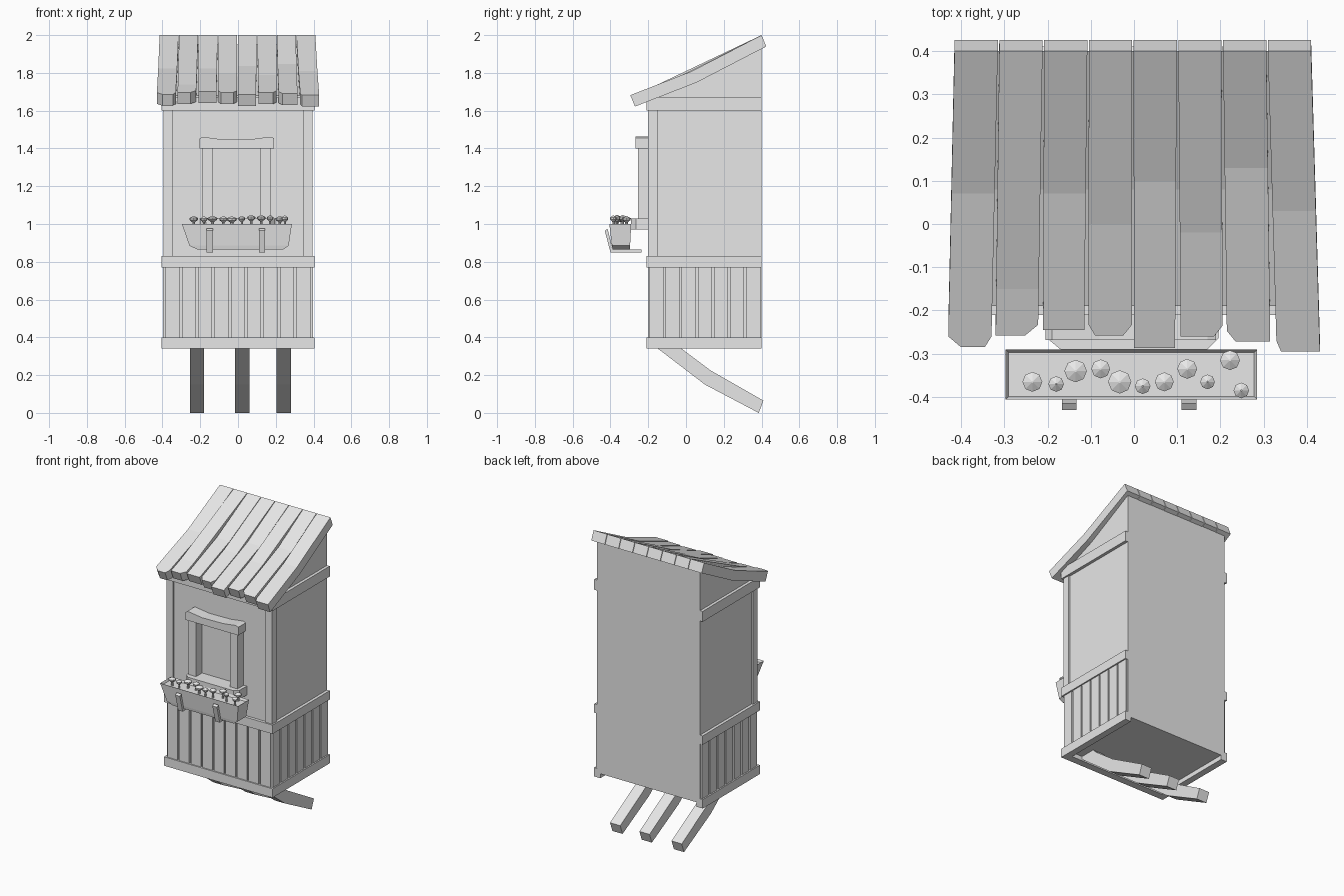
import bpy
import bmesh
import random
from math import cos, sin, tau

cube = bpy.data.objects.get("Cube")
if cube:
    bpy.data.objects.remove(cube, do_unlink=True)

grey = bpy.data.materials.new("plain_grey")
grey.use_nodes = True
colour = (0.8, 0.8, 0.8, 1)
grey.diffuse_color = colour
grey.node_tree.nodes["Principled BSDF"].inputs["Base Color"].default_value = colour


def loft(bm, rings):
    """Skin a row of equal point rings and close both ends."""
    rows = [[bm.verts.new(p) for p in ring] for ring in rings]
    n = len(rows[0])
    for a, b in zip(rows, rows[1:]):
        for i in range(n):
            j = (i + 1) % n
            bm.faces.new((a[i], a[j], b[j], b[i]))
    bm.faces.new(rows[0][::-1])
    return bm.faces.new(rows[-1])


def prism(bm, outline, axis, start, end):
    """Extrude a 2D outline along x, y or z."""
    place = {"x": lambda u, v, w: (w, u, v),
             "y": lambda u, v, w: (u, w, v),
             "z": lambda u, v, w: (u, v, w)}[axis]
    loft(bm, [[place(u, v, w) for u, v in outline] for w in (start, end)])


def block(bm, x0, x1, y0, y1, z0, z1):
    prism(bm, [(x0, y0), (x1, y0), (x1, y1), (x0, y1)], "z", z0, z1)


def finish(name, bm):
    bmesh.ops.recalc_face_normals(bm, faces=bm.faces)
    mesh = bpy.data.meshes.new(name)
    bm.to_mesh(mesh)
    bm.free()
    mesh.materials.append(grey)
    obj = bpy.data.objects.new(name, mesh)
    bpy.context.collection.objects.link(obj)


BACK = 0.4

# Cabin walls with a sloped top that ends inside the roof
bm = bmesh.new()
prism(bm, [(-0.19, 0.37), (BACK, 0.37), (BACK, 1.95), (0.08, 1.78), (-0.19, 1.68)],
      "x", -0.385, 0.385)
finish("cabin_walls", bm)

# Trim bands around the front and sides, open at the back
for name, z0, z1 in (("bottom_band", 0.34, 0.4), ("middle_band", 0.77, 0.83),
                     ("top_band", 1.6, 1.67)):
    bm = bmesh.new()
    prism(bm, [(-0.405, BACK), (-0.405, -0.21), (0.405, -0.21), (0.405, BACK),
               (0.36, BACK), (0.36, -0.16), (-0.36, -0.16), (-0.36, BACK)], "z", z0, z1)
    finish(name, bm)

# Corner posts at the front
for name, side in (("right_corner_post", -1), ("left_corner_post", 1)):
    bm = bmesh.new()
    x0, x1 = sorted((side * 0.345, side * 0.395))
    block(bm, x0, x1, -0.2, -0.15, 0.83, 1.6)
    finish(name, bm)

# Vertical boards on the lower part
bm = bmesh.new()
pitch, gap = 0.0865, 0.006
for i in range(9):
    x = -0.39 + i * pitch
    block(bm, x + gap, x + pitch - gap, -0.202, -0.18, 0.4, 0.77)
finish("front_boards", bm)
bm = bmesh.new()
for i in range(7):
    y = -0.2 + i * 0.0857
    for side in (-1, 1):
        x0, x1 = sorted((side * 0.37, side * 0.396))
        block(bm, x0, x1, y + gap, y + 0.0857 - gap, 0.4, 0.77)
finish("side_boards", bm)

# Roof planks: front left and right x, front y, bend y, corner cuts
planks = [(-0.43, -0.33, -0.285, 0.07, 0.03, 0.015),
          (-0.32, -0.222, -0.258, -0.15, 0, 0.03),
          (-0.21, -0.115, -0.245, 0.07, 0, 0),
          (-0.105, -0.005, -0.258, 0, 0.015, 0.02),
          (0, 0.095, -0.287, 0.1, 0, 0),
          (0.108, 0.205, -0.26, -0.02, 0, 0.02),
          (0.215, 0.315, -0.272, 0.13, 0.02, 0),
          (0.33, 0.43, -0.295, 0.03, 0.01, 0)]
for i, (left, right, front, bend, cut_l, cut_r) in enumerate(planks):
    back_l = -0.415 + i * 0.1035
    back_r = back_l + 0.1
    shoulder = front + 0.025
    rings = []
    for y in (front, shoulder, bend, BACK):
        t = (y - front) / (BACK - front)
        xl = left + (back_l - left) * t
        xr = right + (back_r - right) * t
        z = 2.0 if y == BACK else 1.68 + 0.39 * (y + 0.3)
        if y == front:
            xl, xr = xl + cut_l, xr - cut_r
        rings.append([(xl, y, z), (xr, y, z),
                      (xr, y + 0.025, z - 0.06), (xl, y + 0.025, z - 0.06)])
    bm = bmesh.new()
    loft(bm, rings)
    finish(f"roof_plank_{i + 1}", bm)

# Window frame
for name, x0, x1 in (("right_window_jamb", -0.19, -0.135),
                     ("left_window_jamb", 0.12, 0.175)):
    bm = bmesh.new()
    block(bm, x0, x1, -0.255, -0.18, 1.03, 1.41)
    finish(name, bm)
bm = bmesh.new()
prism(bm, [(-0.205, 1.4), (0.19, 1.4), (0.19, 1.455), (0.17, 1.462), (0.08, 1.45),
           (-0.08, 1.447), (-0.19, 1.462), (-0.205, 1.45)], "y", -0.268, -0.18)
finish("window_lintel", bm)
bm = bmesh.new()
prism(bm, [(-0.205, -0.18), (-0.2, -0.265), (-0.17, -0.29), (0.17, -0.29),
           (0.195, -0.265), (0.2, -0.18)], "z", 0.97, 1.03)
finish("window_sill", bm)

# Flower box, tapered and hollowed at the top
bm = bmesh.new()
rings = [[(x0, y0, z), (x1, y0, z), (x1, y1, z), (x0, y1, z)]
         for x0, x1, y0, y1, z in ((-0.215, 0.24, -0.388, -0.297, 0.865),
                                   (-0.257, 0.268, -0.392, -0.296, 0.885),
                                   (-0.297, 0.285, -0.406, -0.29, 1.0))]
top = loft(bm, rings)
bmesh.ops.recalc_face_normals(bm, faces=bm.faces)
bmesh.ops.inset_region(bm, faces=[top], thickness=0.01)
bmesh.ops.translate(bm, verts=top.verts, vec=(0, 0, -0.015))
finish("flower_box", bm)

# Hooked brackets under the flower box
for name, x in (("right_box_bracket", -0.15), ("left_box_bracket", 0.127)):
    bm = bmesh.new()
    prism(bm, [(-0.235, 0.85), (-0.4, 0.85), (-0.43, 0.965), (-0.415, 0.975),
               (-0.388, 0.865), (-0.235, 0.865)], "x", x - 0.017, x + 0.017)
    finish(name, bm)

# Flowers: stem, cup and shallow eight-sided cap
random.seed(4)
bm = bmesh.new()
for x, y, r in ((-0.235, -0.365, 0.023), (-0.18, -0.37, 0.018), (-0.135, -0.34, 0.026),
                (-0.077, -0.335, 0.022), (-0.033, -0.365, 0.027), (0.02, -0.375, 0.018),
                (0.07, -0.365, 0.022), (0.123, -0.335, 0.023), (0.17, -0.365, 0.017),
                (0.222, -0.315, 0.023), (0.248, -0.385, 0.018)):
    lift = random.uniform(-0.003, 0.006)
    rings = []
    for scale, z in ((0.3, 0.98), (0.3, 1.01), (0.95, 1.022), (1, 1.032), (0.1, 1.043)):
        rings.append([(x + r * scale * cos(tau * k / 8), y + r * scale * sin(tau * k / 8),
                       z + lift) for k in range(8)])
    loft(bm, rings)
finish("flowers", bm)

# Bent support beams under the floor, sweeping down to the back
for name, x in (("right_beam", -0.217), ("middle_beam", 0.023), ("left_beam", 0.242)):
    bm = bmesh.new()
    prism(bm, [(-0.19, 0.375), (-0.155, 0.345), (0.1, 0.15), (0.385, 0),
               (0.41, 0.065), (0.13, 0.225), (-0.03, 0.345), (-0.06, 0.375)],
          "x", x - 0.038, x + 0.038)
    finish(name, bm)
